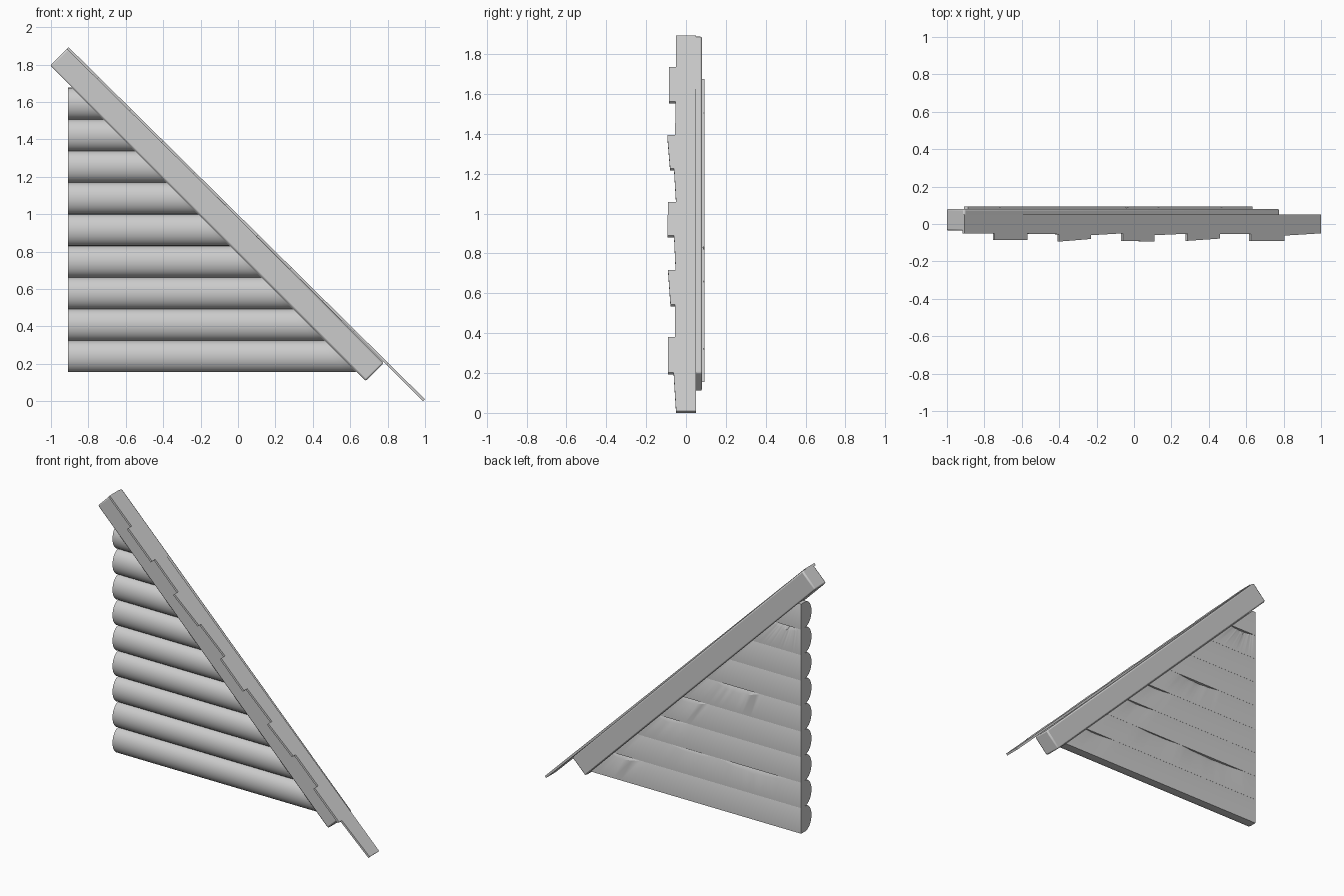
import bpy, bmesh, math, random
from mathutils import Vector

random.seed(4)
if "Cube" in bpy.data.objects:
    bpy.data.objects.remove(bpy.data.objects["Cube"], do_unlink=True)

GREY = (0.6, 0.6, 0.6, 1)
grey = bpy.data.materials.new("plain grey")
grey.use_nodes = True
grey.diffuse_color = GREY
grey.node_tree.nodes["Principled BSDF"].inputs["Base Color"].default_value = GREY


def finish(name, bm, angle=30):
    bmesh.ops.recalc_face_normals(bm, faces=bm.faces)
    mesh = bpy.data.meshes.new(name)
    bm.to_mesh(mesh)
    bm.free()
    mesh.materials.append(grey)
    obj = bpy.data.objects.new(name, mesh)
    bpy.context.collection.objects.link(obj)
    bpy.ops.object.select_all(action='DESELECT')
    obj.select_set(True)
    bpy.context.view_layer.objects.active = obj
    bpy.ops.object.shade_smooth_by_angle(angle=math.radians(angle))
    return obj


def loft(name, rings):
    """Skin a list of equal closed rings and cap both ends."""
    bm = bmesh.new()
    rows = [[bm.verts.new(p) for p in ring] for ring in rings]
    for a, b in zip(rows, rows[1:]):
        for i in range(len(a)):
            j = (i + 1) % len(a)
            bm.faces.new((a[i], a[j], b[j], b[i]))
    bm.faces.new(rows[0])
    bm.faces.new(rows[-1])
    return finish(name, bm)


APEX = Vector((-0.906, 0, 1.893))
Y = Vector((0, 1, 0))

# Roof boards: thin sloping sheet with an uneven front edge
foot = Vector((1.0, 0, 0.01))
along = foot - APEX
down = Vector((along.z, 0, -along.x)).normalized() * 0.014
steps = [-0.906, -0.745, -0.57, -0.40, -0.23, -0.06, 0.11, 0.285, 0.46, 0.625, 0.805, 1.0]
fronts = [(-.05, -.05), (-.085, -.085), (-.052, -.055), (-.094, -.08), (-.06, -.05), (-.09, -.094),
          (-.06, -.052), (-.09, -.078), (-.054, -.054), (-.09, -.09), (-.062, -.05)]
outline = [APEX + Y * 0.05]
for x0, x1, (y0, y1) in zip(steps, steps[1:], fronts):
    for x, y in ((x0, y0), (x1, y1)):
        outline.append(APEX + along * ((x - APEX.x) / along.x) + Y * y)
outline.append(foot + Y * 0.05)
loft("roof_boards", [outline, [p + down for p in outline]])

# Rafter: bevelled beam at 45 degrees under the boards
u = Vector((1, 0, -1)).normalized()
n = Vector((-1, 0, -1)).normalized()
ends = []
for length in (0.0, 2.386):
    ends.append([APEX + u * length + n * d + Y * y
                 for d, y in ((.003, -.036), (.139, -.036), (.139, .081), (.003, .081))])
rafter = loft("rafter", ends)
bevel = rafter.modifiers.new("soft edges", 'BEVEL')
bevel.width = 0.009
bevel.segments = 2

# Half-round logs: flat at the back, cut to the slope, some with chipped edges
LEFT, BASE, PITCH, BACK = -0.91, 0.155, 0.169, 0.094
chips = {0: [(.38, .12, .03)], 1: [(-.12, .16, .025), (-.56, .24, .04)], 2: [(.04, .12, .03)],
         3: [(-.1, .12, .03)], 4: [(-.45, .16, .04)], 7: [(-.8, .1, .035)]}


def chip_size(index, x):
    size = 0.0015
    for centre, half, depth in chips.get(index, []):
        fall = max(0, 1 - ((x - centre) / half) ** 2)
        size = max(size, depth * fall * random.uniform(0.7, 1.0))
    return size


for i in range(9):
    bottom = BASE + i * PITCH
    top, mid = bottom + PITCH, bottom + PITCH / 2
    arc = []
    for k in range(15):
        a = math.pi * k / 14
        arc.append((0.052 - 0.066 * math.sin(a), mid + PITCH / 2 * math.cos(a)))
    rings = []
    for s in range(29):
        t = s / 28
        c = chip_size(i, LEFT + t * (0.789 - top - LEFT))
        profile = arc + [(BACK, bottom), (BACK, top - c), (BACK - c * 0.5, top)]
        rings.append([(LEFT + t * (0.789 - z - LEFT), y, z) for y, z in profile])
    loft(f"wall_log_{i + 1}", rings)
